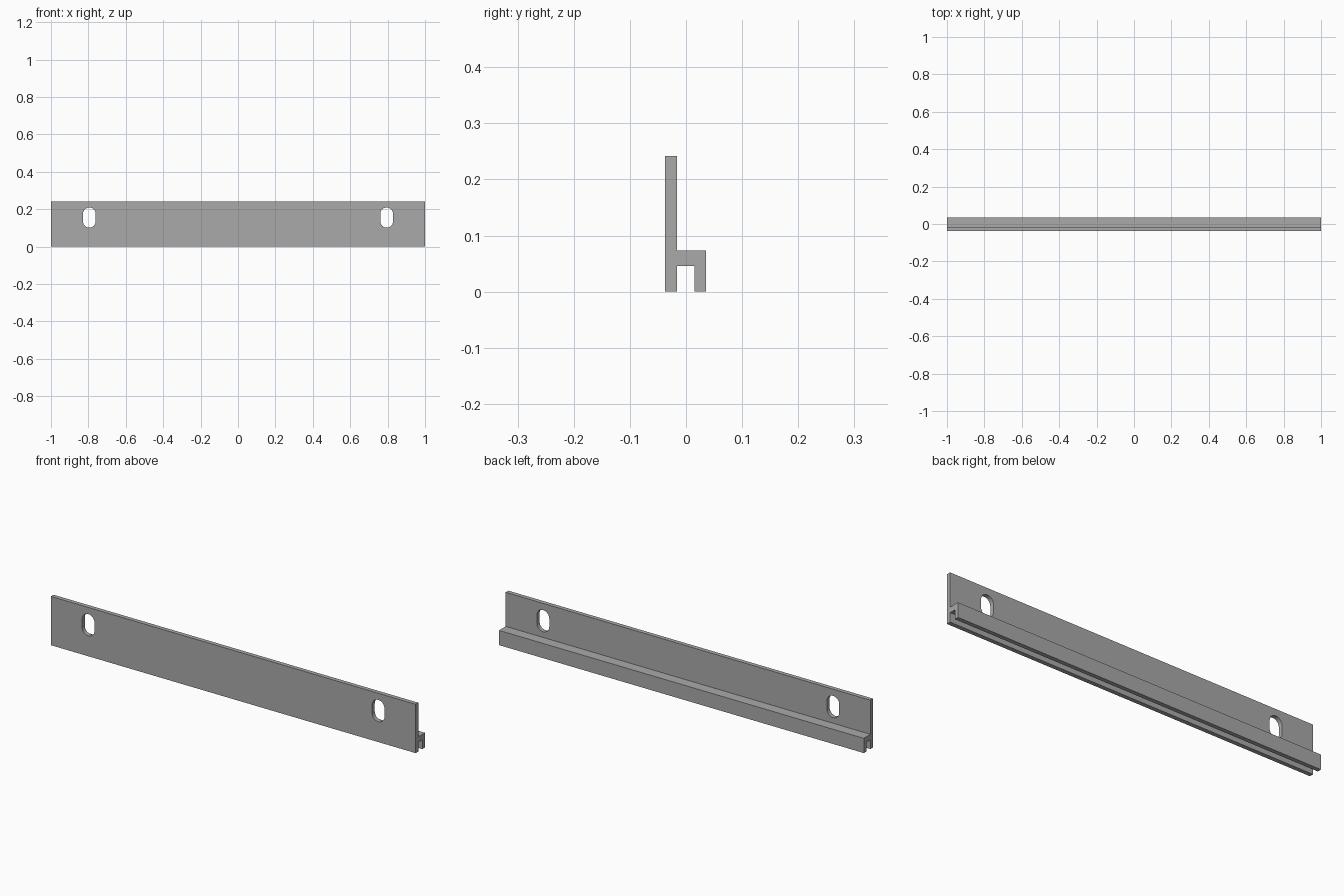
import bpy, bmesh, math
from mathutils import Vector

if "Cube" in bpy.data.objects:
    bpy.data.objects.remove(bpy.data.objects["Cube"])


def prism(name, points, offset):
    """Extrude a closed outline along an offset vector."""
    bm = bmesh.new()
    face = bm.faces.new([bm.verts.new(p) for p in points])
    moved = bmesh.ops.extrude_face_region(bm, geom=[face])["geom"]
    bmesh.ops.translate(bm, vec=Vector(offset),
                        verts=[v for v in moved if isinstance(v, bmesh.types.BMVert)])
    bmesh.ops.recalc_face_normals(bm, faces=bm.faces)
    mesh = bpy.data.meshes.new(name)
    bm.to_mesh(mesh)
    bm.free()
    obj = bpy.data.objects.new(name, mesh)
    bpy.context.collection.objects.link(obj)
    return obj


grey = bpy.data.materials.new("metal grey")
grey.diffuse_color = (0.4, 0.4, 0.4, 1)
grey.use_nodes = True
grey.node_tree.nodes["Principled BSDF"].inputs["Base Color"].default_value = grey.diffuse_color

# Rail: tall front plate with a downward-open channel along the back
profile = [(-0.037, 0), (-0.016, 0), (-0.016, 0.046), (0.015, 0.046), (0.015, 0),
           (0.036, 0), (0.036, 0.073), (-0.016, 0.073), (-0.016, 0.242), (-0.037, 0.242)]
rail = prism("mounting_rail", [(-1, y, z) for y, z in profile], (2, 0, 0))
rail.data.materials.append(grey)

# Round-ended screw slots through the plate
RADIUS, HALF_STRAIGHT, SLOT_Z, STEPS = 0.034, 0.02, 0.155, 16
for side, x in (("left", -0.795), ("right", 0.795)):
    outline = []
    for end in (0, 1):
        for i in range(STEPS + 1):
            a = math.pi * (end + i / STEPS)
            outline.append((x + RADIUS * math.cos(a), -0.1,
                            SLOT_Z + RADIUS * math.sin(a) + HALF_STRAIGHT * (1 - 2 * end)))
    cutter = prism(side + "_slot_cutter", outline, (0, 0.2, 0))
    cutter.data.materials.append(grey)
    cutter.hide_render = True
    cutter.hide_set(True)
    cut = rail.modifiers.new(side + "_slot", "BOOLEAN")
    cut.operation, cut.solver, cut.object = "DIFFERENCE", "EXACT", cutter

# Smooth slot walls, crisp edges elsewhere
bpy.context.view_layer.objects.active = rail
rail.select_set(True)
for mod in list(rail.modifiers):
    bpy.ops.object.modifier_apply(modifier=mod.name)
bpy.ops.object.shade_smooth_by_angle(angle=math.radians(30))
